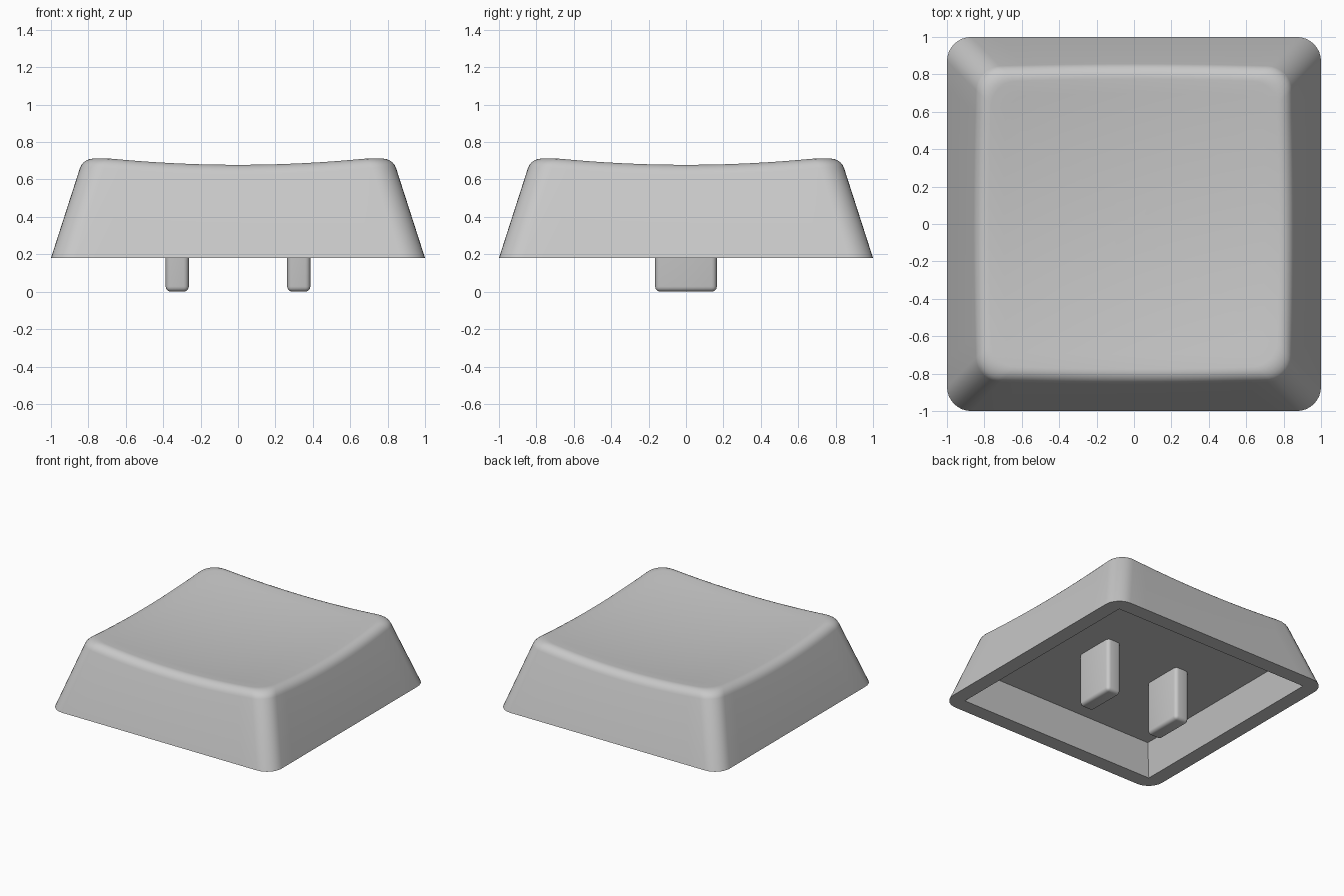
import bpy, bmesh, math
from mathutils import Vector

if "Cube" in bpy.data.objects:
    bpy.data.objects.remove(bpy.data.objects["Cube"])

BASE_Z, CEILING_Z = 0.18, 0.43
SLOPE = 0.322          # inward lean of the outer walls per unit height
CORNER = 0.13          # plan radius of the outer corners
FILLET = 0.062         # tangent length of the rounded top edge
SIDE_STEPS, ARC_STEPS = 12, 8

grey = bpy.data.materials.new("plain grey")
grey.diffuse_color = (0.58, 0.58, 0.58, 1)
grey.use_nodes = True
grey.node_tree.nodes["Principled BSDF"].inputs["Base Color"].default_value = grey.diffuse_color


def dish(x, y):
    """Height of the concave top."""
    return 0.633 + 0.075 * (x * x + y * y)


def rounded_square(half, radius):
    """Plan points of a rounded square, counter-clockwise."""
    pts = []
    c = half - radius
    for q in range(4):
        turn = q * math.pi / 2
        local = [(half, -c + 2 * c * i / SIDE_STEPS) for i in range(SIDE_STEPS)]
        for i in range(ARC_STEPS):
            a = math.pi / 2 * i / ARC_STEPS
            local.append((c + radius * math.cos(a), c + radius * math.sin(a)))
        for x, y in local:
            pts.append((x * math.cos(turn) - y * math.sin(turn),
                        x * math.sin(turn) + y * math.cos(turn)))
    return pts


COUNT = 4 * (SIDE_STEPS + ARC_STEPS)


def plan(i, inset):
    return rounded_square(1 - inset, CORNER)[i]


def flat_ring(half, radius, z):
    return [Vector((x, y, z)) for x, y in rounded_square(half, radius)]


def column(i):
    """One strip from the wall foot, over the rounded edge, to the dish centre."""
    inset = 0.16
    for _ in range(6):
        inset = SLOPE * (dish(*plan(i, inset)) - BASE_Z)
    lean = math.hypot(1, SLOPE)
    low = inset - FILLET * SLOPE / lean
    a = Vector((*plan(i, low), BASE_Z + low / SLOPE))
    b = Vector((*plan(i, inset), BASE_Z + inset / SLOPE))
    x, y = plan(i, inset + FILLET)
    c = Vector((x, y, dish(x, y)))
    pts = [Vector((*plan(i, 0), BASE_Z))]
    w = 0.77
    for k in range(7):
        t = k / 6
        wa, wb, wc = (1 - t) ** 2, 2 * w * t * (1 - t), t * t
        pts.append((a * wa + b * wb + c * wc) / (wa + wb + wc))
    for k in range(1, 11):
        s = 1 - k / 10
        pts.append(Vector((x * s, y * s, dish(x * s, y * s))))
    return pts


def finish(name, bm):
    mesh = bpy.data.meshes.new(name)
    bm.to_mesh(mesh)
    bm.free()
    obj = bpy.data.objects.new(name, mesh)
    bpy.context.collection.objects.link(obj)
    mesh.materials.append(grey)
    bpy.ops.object.select_all(action='DESELECT')
    obj.select_set(True)
    bpy.context.view_layer.objects.active = obj
    bpy.ops.object.shade_smooth_by_angle(angle=math.radians(30))
    return obj


# Cap shell: ceiling, cavity walls, rim, outer walls and dished top
columns = [column(i) for i in range(COUNT)]
rings = [flat_ring(0.82, 0, CEILING_Z), flat_ring(0.88, 0, BASE_Z)]
rings += [list(r) for r in zip(*columns)]
bm = bmesh.new()
loops = [[bm.verts.new(p) for p in ring] for ring in rings]
for lower, upper in zip(loops, loops[1:]):
    for i in range(COUNT):
        j = (i + 1) % COUNT
        bm.faces.new((lower[i], lower[j], upper[j], upper[i]))
bm.faces.new(loops[0][::-1])
bmesh.ops.remove_doubles(bm, verts=bm.verts, dist=1e-5)
bmesh.ops.recalc_face_normals(bm, faces=bm.faces)
finish("cap_shell", bm)

# Two rounded mounting posts under the cap
for side, label in ((-1, "left"), (1, "right")):
    bm = bmesh.new()
    bmesh.ops.create_cube(bm, size=1)
    for v in bm.verts:
        v.co = Vector((side * 0.325 + v.co.x * 0.124, v.co.y * 0.33,
                       (v.co.z + 0.5) * CEILING_Z))
    edges = [e for e in bm.edges if any(v.co.z < 0.01 for v in e.verts)]
    bmesh.ops.bevel(bm, geom=edges, offset=0.028, segments=4, profile=0.5,
                    affect='EDGES')
    finish(label + "_post", bm)
